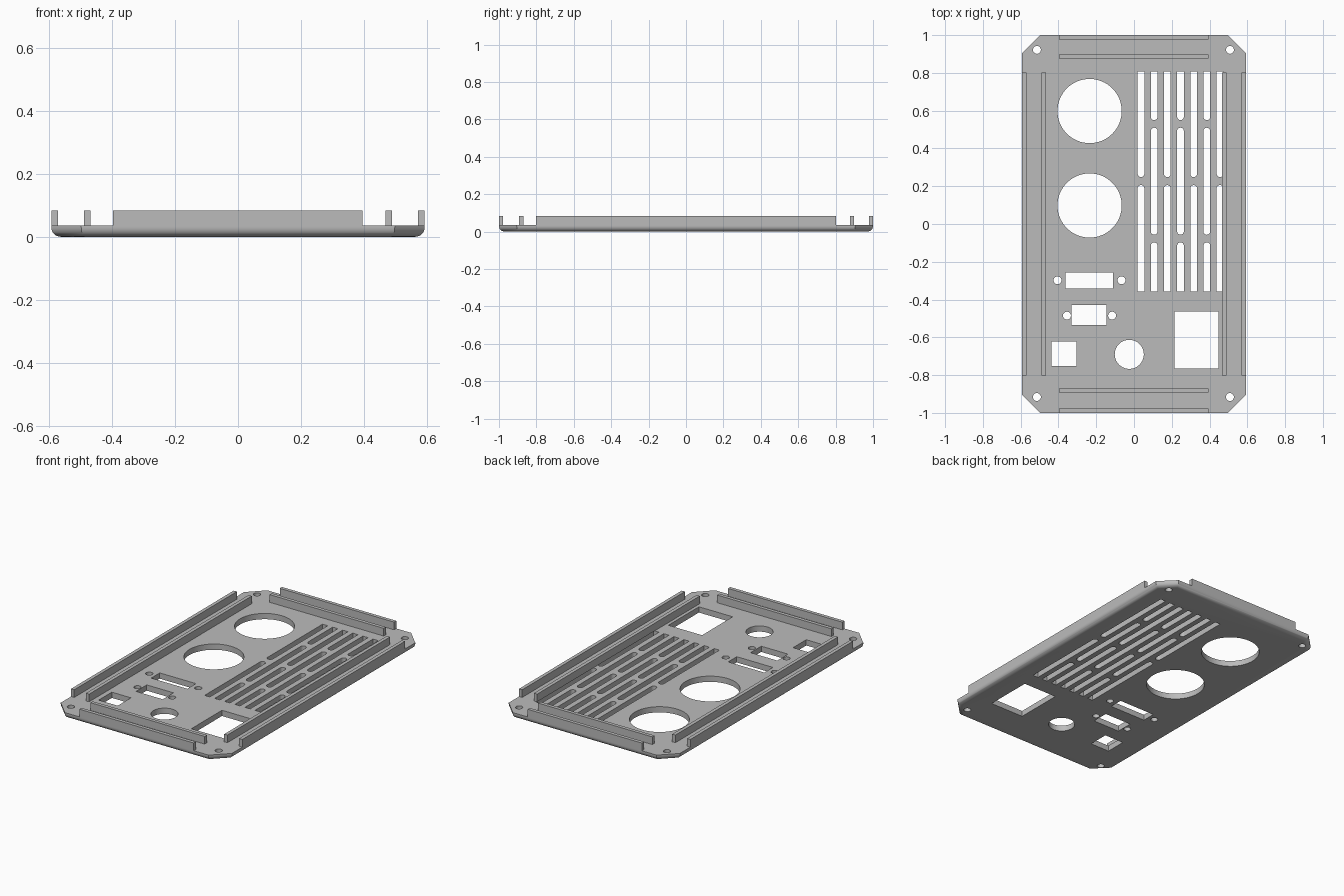
import bpy, bmesh
from math import sin, cos, pi, sqrt, radians

cube = bpy.data.objects.get("Cube")
if cube:
    bpy.data.objects.remove(cube, do_unlink=True)

HX, HY, CHAMFER = 0.592, 1.0, 0.095
THICK, FILLET, RAIL_TOP = 0.036, 0.03, 0.084

grey = bpy.data.materials.new("Grey metal")
grey.use_nodes = True
COLOUR = (0.5, 0.5, 0.5, 1)
grey.diffuse_color = COLOUR
grey.node_tree.nodes["Principled BSDF"].inputs["Base Color"].default_value = COLOUR


def make_object(name, bm):
    bmesh.ops.recalc_face_normals(bm, faces=bm.faces)
    mesh = bpy.data.meshes.new(name)
    bm.to_mesh(mesh)
    bm.free()
    mesh.materials.append(grey)
    obj = bpy.data.objects.new(name, mesh)
    bpy.context.collection.objects.link(obj)
    return obj


def loft(bm, rings):
    """Closed solid through rings of equal vertex count."""
    loops = [[bm.verts.new(p) for p in ring] for ring in rings]
    n = len(loops[0])
    for low, high in zip(loops, loops[1:]):
        for i in range(n):
            j = (i + 1) % n
            bm.faces.new((low[i], low[j], high[j], high[i]))
    bm.faces.new(loops[0][::-1])
    bm.faces.new(loops[-1])


def prism(bm, outline, z0, z1):
    loft(bm, [[(x, y, z) for x, y in outline] for z in (z0, z1)])


def octagon(d, z):
    """Plate outline moved inward by d."""
    x, y, c = HX - d, HY - d, CHAMFER - d * (2 - sqrt(2))
    half = [(x, c - y), (x, y - c), (x - c, y), (c - x, y)]
    return [(px, py, z) for px, py in half + [(-a, -b) for a, b in half]]


def rect(x0, x1, y0, y1):
    return [(x0, y0), (x1, y0), (x1, y1), (x0, y1)]


def circle(x, y, r, n):
    return [(x + r * cos(2 * pi * i / n), y + r * sin(2 * pi * i / n)) for i in range(n)]


def slot(x, y0, y1, round_low, round_high, r=0.018, n=8):
    """Vertical slot whose ends are either round or flat."""
    points = []
    for y, rounded, start, side in ((y1, round_high, 0, 1), (y0, round_low, pi, -1)):
        if rounded:
            arc = [start + pi * i / n for i in range(n + 1)]
            points += [(x + r * cos(a), y - side * r + r * sin(a)) for a in arc]
        else:
            points += [(x + side * r, y), (x - side * r, y)]
    return points


# Plate with a rounded lower edge
bm = bmesh.new()
rings = []
for i in range(9):
    a = pi / 2 * i / 8
    rings.append(octagon(FILLET * (1 - sin(a)), FILLET * (1 - cos(a))))
rings.append(octagon(0, THICK))
loft(bm, rings)
plate = make_object("base_plate", bm)

# Openings: large round ports, socket, connectors and their screw holes
cuts = [circle(-0.235, y, 0.17, 64) for y in (0.598, 0.098)]
cuts.append(circle(-0.025, -0.69, 0.077, 40))
cuts += [circle(x, y, 0.021, 20) for x in (-0.514, 0.508) for y in (0.922, -0.916)]
for left, right, y in ((-0.405, -0.066, -0.298), (-0.355, -0.116, -0.485)):
    cuts += [circle(x, y, 0.021, 20) for x in (left, right)]
cuts += [
    rect(-0.362, -0.112, -0.341, -0.256),
    rect(-0.33, -0.145, -0.536, -0.43),
    rect(-0.436, -0.304, -0.753, -0.623),
    rect(0.214, 0.447, -0.766, -0.464),
]

# Staggered vent slots
VENT_TOP, VENT_LOW = 0.808, -0.357
for col in range(7):
    x = 0.037 + col * 0.0697
    if col % 2 == 0:
        spans = [(0.248, VENT_TOP), (VENT_LOW, 0.206)]
    else:
        spans = [(0.55, VENT_TOP), (-0.057, 0.51), (VENT_LOW, -0.097)]
    for y0, y1 in spans:
        cuts.append(slot(x, y0, y1, y0 != VENT_LOW, y1 != VENT_TOP))

bm = bmesh.new()
for outline in cuts:
    prism(bm, outline, -0.1, 0.1)
cutter = make_object("opening_cutter", bm)
cutter.hide_render = True

mod = plate.modifiers.new("Openings", "BOOLEAN")
mod.operation = "DIFFERENCE"
mod.solver = "EXACT"
mod.object = cutter
bpy.context.view_layer.objects.active = plate
plate.select_set(True)
bpy.ops.object.modifier_apply(modifier=mod.name)
bpy.data.objects.remove(cutter, do_unlink=True)
bpy.ops.object.shade_smooth_by_angle(angle=radians(30))

# Paired upright rails along each edge
W = 0.022
rails = {
    "left_outer_rail": rect(HX - W, HX, -0.803, 0.803),
    "left_inner_rail": rect(0.467, 0.467 + W, -0.803, 0.803),
    "right_outer_rail": rect(-HX, W - HX, -0.803, 0.803),
    "right_inner_rail": rect(-0.467 - W, -0.467, -0.803, 0.803),
    "back_outer_rail": rect(-0.396, 0.394, HY - W, HY),
    "back_inner_rail": rect(-0.396, 0.394, 0.876, 0.876 + W),
    "front_outer_rail": rect(-0.396, 0.394, -HY, W - HY),
    "front_inner_rail": rect(-0.396, 0.394, -0.87 - W, -0.87),
}
for name, outline in rails.items():
    bm = bmesh.new()
    prism(bm, outline, THICK, RAIL_TOP)
    make_object(name, bm)
